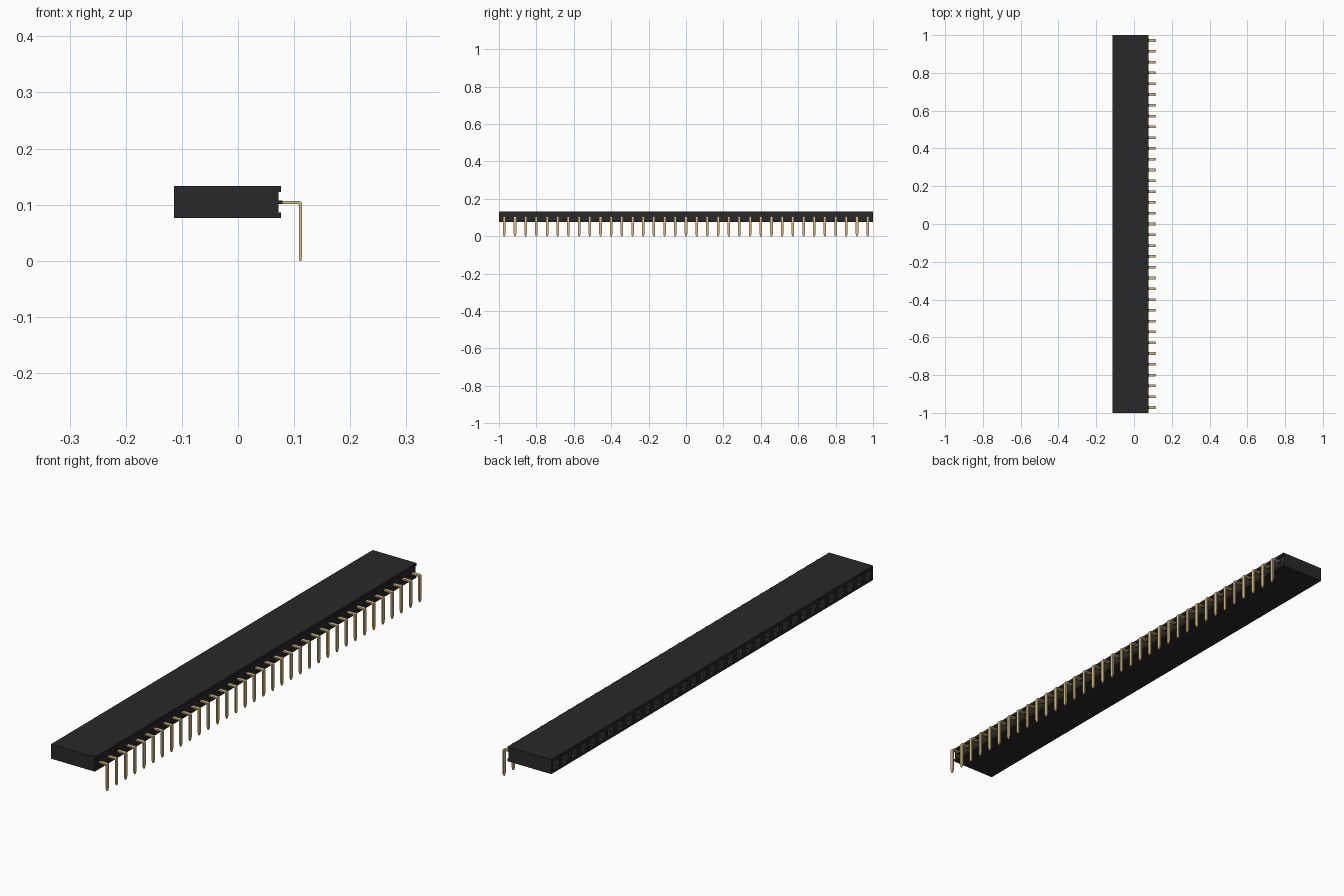
import bpy, bmesh
from mathutils import Vector

if "Cube" in bpy.data.objects:
    bpy.data.objects.remove(bpy.data.objects["Cube"])

COUNT = 35
PITCH = 2.0 / COUNT
PIN_Z = 0.104


def material(name, colour, roughness):
    mat = bpy.data.materials.new(name)
    mat.use_nodes = True
    mat.diffuse_color = (*colour, 1)
    bsdf = mat.node_tree.nodes["Principled BSDF"]
    bsdf.inputs["Base Color"].default_value = (*colour, 1)
    bsdf.inputs["Roughness"].default_value = roughness
    return mat


def finish(bm, name, mat):
    bmesh.ops.recalc_face_normals(bm, faces=bm.faces)
    mesh = bpy.data.meshes.new(name)
    bm.to_mesh(mesh)
    bm.free()
    mesh.materials.append(mat)
    obj = bpy.data.objects.new(name, mesh)
    bpy.context.collection.objects.link(obj)
    return obj


def extrude_profile(bm, points, y0, y1):
    """Extrude a closed x-z outline along y."""
    face = bm.faces.new([bm.verts.new((x, y0, z)) for x, z in points])
    ext = bmesh.ops.extrude_face_region(bm, geom=[face])["geom"]
    verts = [v for v in ext if isinstance(v, bmesh.types.BMVert)]
    bmesh.ops.translate(bm, verts=verts, vec=(0, y1 - y0, 0))
    bmesh.ops.recalc_face_normals(bm, faces=bm.faces)


def repeat(obj):
    arr = obj.modifiers.new("row", 'ARRAY')
    arr.count = COUNT
    arr.use_relative_offset = False
    arr.use_constant_offset = True
    arr.constant_offset_displace = (0, PITCH, 0)


black = material("black plastic", (0.022, 0.0215, 0.0215), 0.6)
gold = material("gold metal", (0.708, 0.504, 0.21), 0.5)

# Housing: long block with a shallow groove along the pin side
bm = bmesh.new()
extrude_profile(bm, [(-0.114, 0.076), (0.077, 0.076), (0.077, 0.086),
                     (0.0725, 0.086), (0.0725, 0.1225), (0.077, 0.1225),
                     (0.077, 0.133), (-0.114, 0.133)], -1, 1)

# Split the housing into one cell for each contact
for i in range(1, COUNT):
    bmesh.ops.bisect_plane(bm, geom=bm.verts[:] + bm.edges[:] + bm.faces[:],
                           plane_co=(0, -1 + i * PITCH, 0), plane_no=(0, 1, 0))
bm.normal_update()

# Square sockets with funnel mouths on the mating side
mouths = [f for f in bm.faces
          if f.normal.x < -0.9 and f.calc_center_median().x < -0.1]
bmesh.ops.inset_individual(bm, faces=mouths, thickness=0.015)
bmesh.ops.inset_individual(bm, faces=mouths, thickness=0.005, depth=-0.006)
bmesh.ops.inset_individual(bm, faces=mouths, thickness=0.0001, depth=-0.08)
finish(bm, "housing", black)

# Pins: flat strips bent down at a right angle
y0 = -1 + PITCH / 2
half = 0.0068
bm = bmesh.new()
extrude_profile(bm, [(0.070, PIN_Z - 0.0027), (0.106, PIN_Z - 0.0027),
                     (0.1078, PIN_Z - 0.0032), (0.1085, PIN_Z - 0.005),
                     (0.1085, 0.012), (0.1085, 0.0), (0.114, 0.0),
                     (0.114, 0.012), (0.114, PIN_Z - 0.003),
                     (0.1125, PIN_Z + 0.0012), (0.109, PIN_Z + 0.0027),
                     (0.070, PIN_Z + 0.0027)], y0 - half, y0 + half)
# Tapered tip
for v in bm.verts:
    if v.co.z < 0.001:
        v.co.y = y0 + (v.co.y - y0) * 0.45
        v.co.x = 0.11125 + (v.co.x - 0.11125) * 0.7
repeat(finish(bm, "pins", gold))

# Small dark collars where the pins leave the housing
bm = bmesh.new()
extrude_profile(bm, [(0.071, PIN_Z - 0.0032), (0.0795, PIN_Z - 0.0032),
                     (0.0795, PIN_Z + 0.0032), (0.071, PIN_Z + 0.0032)],
                y0 - half - 0.0005, y0 + half + 0.0005)
repeat(finish(bm, "pin_collars", black))
